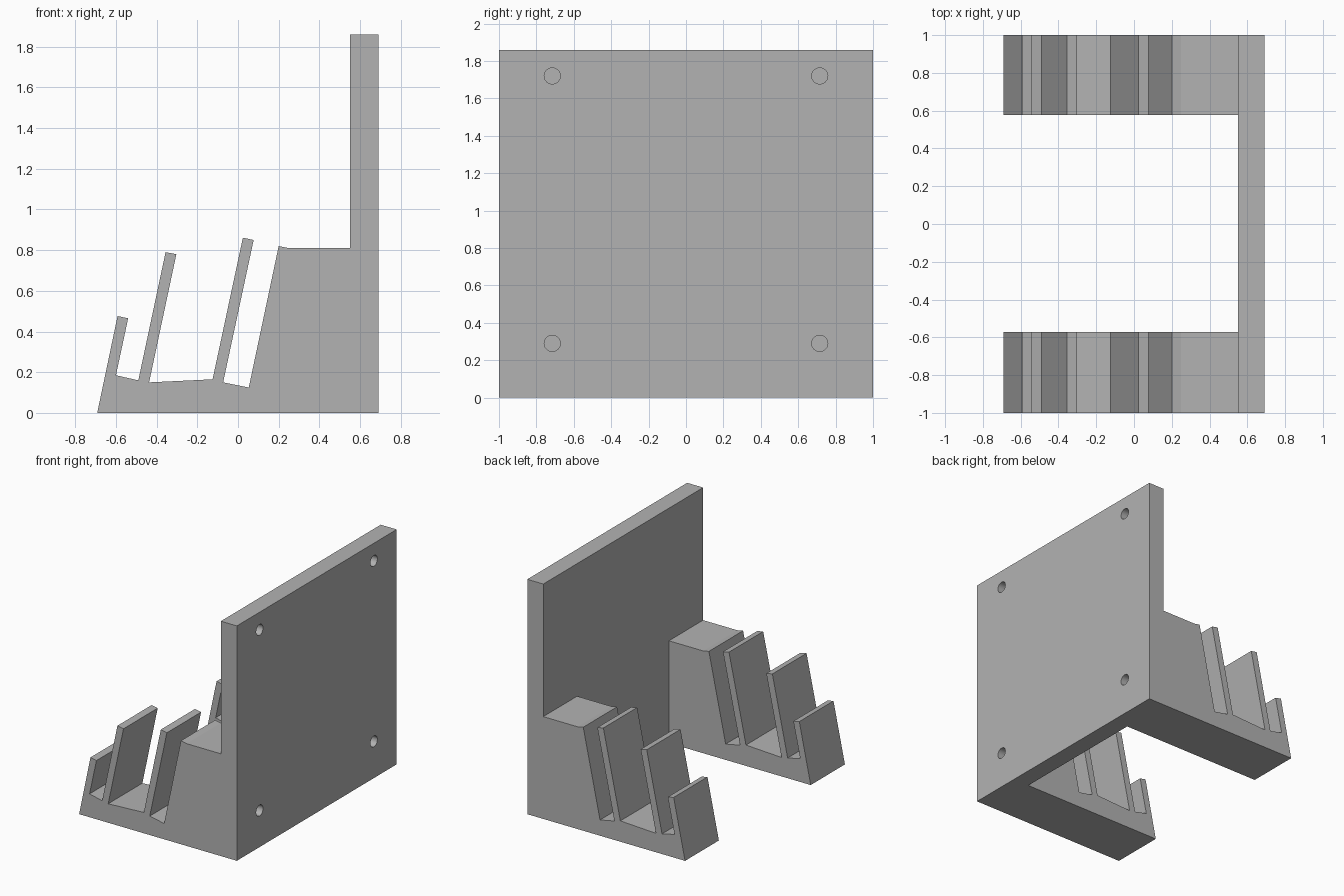
import bpy, bmesh
from mathutils import Matrix, Vector

cube = bpy.data.objects.get("Cube")
if cube:
    bpy.data.objects.remove(cube, do_unlink=True)

grey = bpy.data.materials.new("light_grey")
grey.use_nodes = True
COLOUR = (0.45, 0.45, 0.45, 1)
grey.diffuse_color = COLOUR
grey.node_tree.nodes["Principled BSDF"].inputs["Base Color"].default_value = COLOUR


def make_object(name, bm):
    bmesh.ops.recalc_face_normals(bm, faces=bm.faces)
    mesh = bpy.data.meshes.new(name)
    bm.to_mesh(mesh)
    bm.free()
    mesh.materials.append(grey)
    obj = bpy.data.objects.new(name, mesh)
    bpy.context.collection.objects.link(obj)
    return obj


def extrude_profile(name, points, y0, y1):
    bm = bmesh.new()
    face = bm.faces.new([bm.verts.new((x, y0, z)) for x, z in points])
    geom = bmesh.ops.extrude_face_region(bm, geom=[face])["geom"]
    verts = [v for v in geom if isinstance(v, bmesh.types.BMVert)]
    bmesh.ops.translate(bm, verts=verts, vec=(0, y1 - y0, 0))
    return make_object(name, bm)


def cut(target, cutter):
    cutter.hide_render = True
    mod = target.modifiers.new("cut", "BOOLEAN")
    mod.operation = "DIFFERENCE"
    mod.solver = "EXACT"
    mod.object = cutter
    bpy.context.view_layer.objects.active = target
    bpy.ops.object.modifier_apply(modifier=mod.name)
    bpy.data.objects.remove(cutter, do_unlink=True)


# Side outline: back plate, shoulder, then slots between slanted fins
outline = [
    (-0.692, 0), (0.69, 0), (0.69, 1.86), (0.55, 1.86), (0.55, 0.81),
    (0.25, 0.81), (0.2, 0.82), (0.053, 0.125), (-0.073, 0.15),
    (0.077, 0.85), (0.024, 0.861), (-0.125, 0.165), (-0.437, 0.15),
    (-0.303, 0.78), (-0.356, 0.79), (-0.49, 0.16), (-0.6, 0.185),
    (-0.54, 0.465), (-0.592, 0.476),
]
holder = extrude_profile("wall_holder", outline, -1, 1)

# Open space between the two arms
gap = [(-1, -0.2), (0.55, -0.2), (0.55, 1.2), (-1, 1.2)]
cut(holder, extrude_profile("arm_gap_cutter", gap, -0.572, 0.577))

# Blind screw holes in the mounting face
for y in (-0.715, 0.715):
    for z in (0.29, 1.72):
        bm = bmesh.new()
        bmesh.ops.create_cone(
            bm, cap_ends=True, segments=32, radius1=0.043, radius2=0.043, depth=0.2,
            matrix=Matrix.Translation(Vector((0.69, y, z))) @ Matrix.Rotation(1.5707963, 4, "Y"))
        cut(holder, make_object("screw_hole_cutter", bm))

# Crisp edges, with smooth hole walls
bpy.ops.object.select_all(action="DESELECT")
holder.select_set(True)
bpy.context.view_layer.objects.active = holder
bpy.ops.object.shade_smooth_by_angle(angle=0.35)
for poly in holder.data.polygons:
    if poly.area > 0.005:
        poly.use_smooth = False
